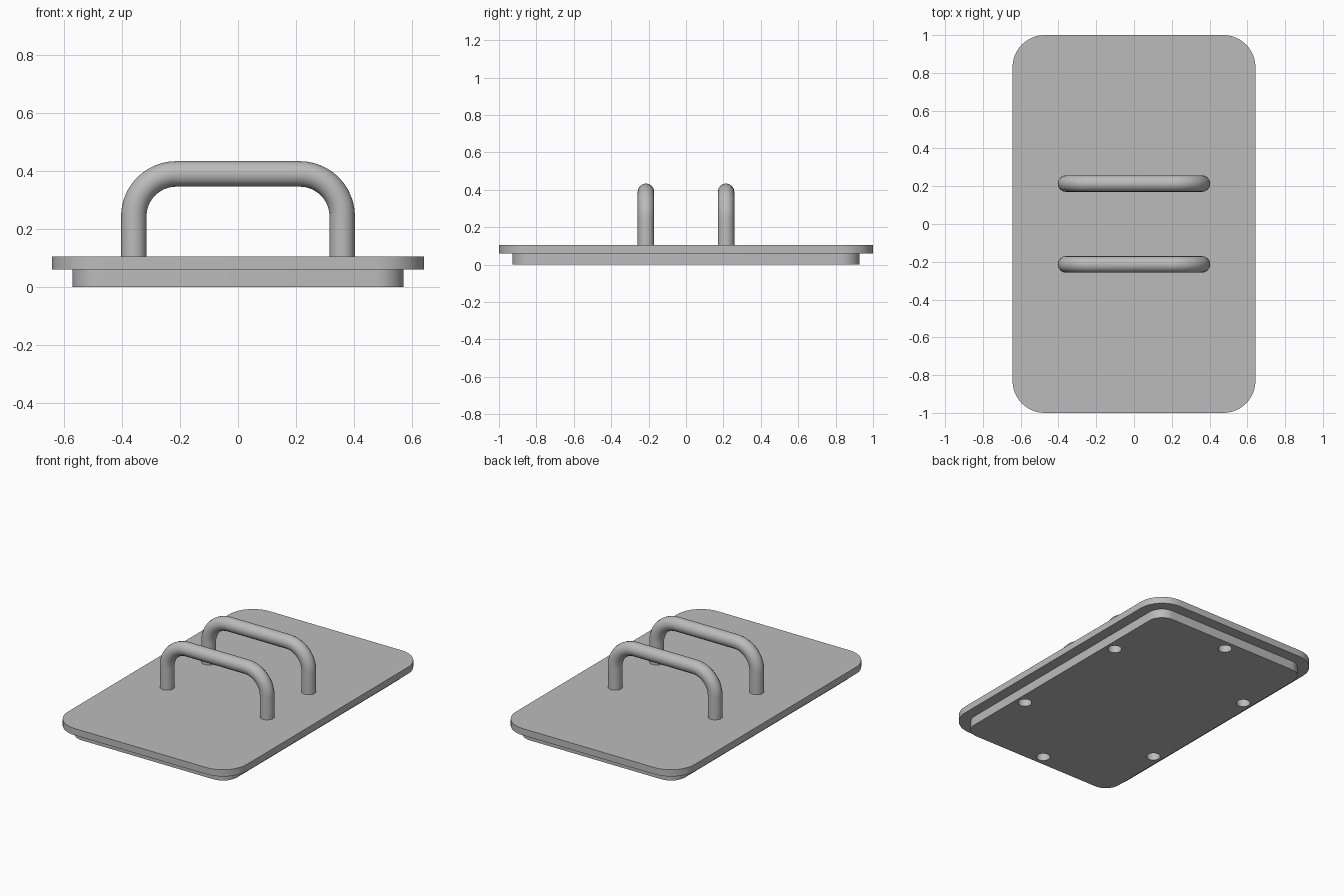
import bpy
import bmesh
from math import radians, sin, cos, pi

cube = bpy.data.objects.get("Cube")
if cube:
    bpy.data.objects.remove(cube, do_unlink=True)

grey = bpy.data.materials.new("plain grey")
grey.use_nodes = True
grey.diffuse_color = (0.5, 0.5, 0.5, 1)
grey.node_tree.nodes["Principled BSDF"].inputs["Base Color"].default_value = (0.5, 0.5, 0.5, 1)


def activate(obj):
    bpy.ops.object.select_all(action="DESELECT")
    obj.select_set(True)
    bpy.context.view_layer.objects.active = obj


def finish(obj):
    obj.data.materials.clear()
    obj.data.materials.append(grey)
    activate(obj)
    bpy.ops.object.shade_smooth_by_angle(angle=radians(30))


def rounded_plate(name, half_x, half_y, z0, z1, radius):
    """Flat slab with rounded vertical corners."""
    bm = bmesh.new()
    bmesh.ops.create_cube(bm, size=1)
    for v in bm.verts:
        v.co.x *= 2 * half_x
        v.co.y *= 2 * half_y
        v.co.z = z1 if v.co.z > 0 else z0
    upright = [e for e in bm.edges if abs(e.verts[0].co.z - e.verts[1].co.z) > 0.01]
    bmesh.ops.bevel(bm, geom=upright, offset=radius, segments=12, profile=0.5, affect="EDGES")
    mesh = bpy.data.meshes.new(name)
    bm.to_mesh(mesh)
    bm.free()
    obj = bpy.data.objects.new(name, mesh)
    bpy.context.collection.objects.link(obj)
    return obj


def handle(name, y):
    """Round bar bent into an arch with two straight legs."""
    bend, mid_x, mid_z = 0.147, 0.213, 0.243
    arc = [(mid_x + bend * cos(i * pi / 24), mid_z + bend * sin(i * pi / 24)) for i in range(13)]
    half = [(mid_x + bend, 0.09)] + arc
    path = half + [(-x, z) for x, z in reversed(half)]
    curve = bpy.data.curves.new(name, "CURVE")
    curve.dimensions = "3D"
    curve.bevel_depth = 0.044
    curve.bevel_resolution = 6
    curve.use_fill_caps = True
    spline = curve.splines.new("POLY")
    spline.points.add(len(path) - 1)
    for point, (x, z) in zip(spline.points, path):
        point.co = (x, y, z, 1)
    obj = bpy.data.objects.new(name, curve)
    bpy.context.collection.objects.link(obj)
    activate(obj)
    bpy.ops.object.convert(target="MESH")
    finish(bpy.context.view_layer.objects.active)


# Cover plate and the smaller plate beneath it
finish(rounded_plate("cover_plate", 0.643, 1.0, 0.06, 0.104, 0.17))
lower = rounded_plate("lower_plate", 0.572, 0.928, 0, 0.06, 0.1)

# Six round holes in the underside
spots = [(sx * 0.51, sy * 0.425) for sx in (-1, 1) for sy in (-1, 1)] + [(0, -0.86), (0, 0.86)]
for x, y in spots:
    bpy.ops.mesh.primitive_cylinder_add(vertices=32, radius=0.042, depth=0.2, location=(x, y, 0.03))
    cutter = bpy.context.object
    cutter.hide_render = True
    activate(lower)
    cut = lower.modifiers.new("hole", "BOOLEAN")
    cut.operation = "DIFFERENCE"
    cut.solver = "EXACT"
    cut.object = cutter
    bpy.ops.object.modifier_apply(modifier=cut.name)
    bpy.data.objects.remove(cutter, do_unlink=True)
finish(lower)

# Pair of lifting handles
handle("front_handle", -0.214)
handle("back_handle", 0.214)
